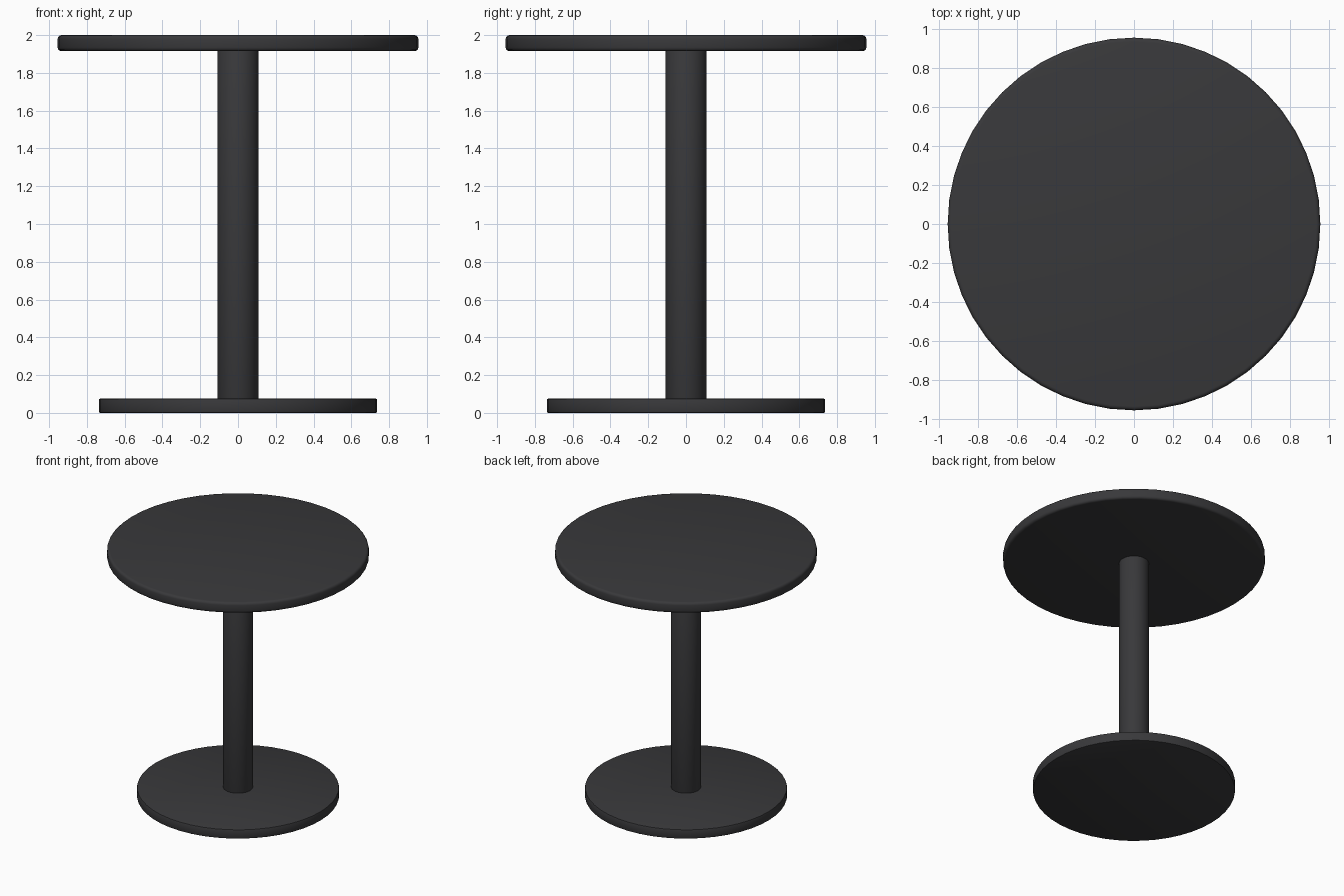
import bpy

if "Cube" in bpy.data.objects:
    bpy.data.objects.remove(bpy.data.objects["Cube"])

# Shared dark finish
dark = bpy.data.materials.new("dark_finish")
dark.diffuse_color = (0.04, 0.04, 0.043, 1)
dark.use_nodes = True
dark.node_tree.nodes["Principled BSDF"].inputs["Base Color"].default_value = dark.diffuse_color


def disc(name, radius, z0, z1, sides, bevel, segments):
    """Upright cylinder between two heights with rounded rims."""
    bpy.ops.mesh.primitive_cylinder_add(
        vertices=sides, radius=radius, depth=z1 - z0, location=(0, 0, (z0 + z1) / 2))
    ob = bpy.context.object
    ob.name = name
    ob.data.materials.append(dark)
    mod = ob.modifiers.new("rounded_rim", 'BEVEL')
    mod.width = bevel
    mod.segments = segments
    mod.limit_method = 'ANGLE'
    mod.angle_limit = 0.8
    bpy.ops.object.modifier_apply(modifier=mod.name)
    bpy.ops.object.shade_smooth_by_angle(angle=0.6)
    return ob


# Round foot plate, central post and table top
disc("base_plate", 0.737, 0.0, 0.075, 48, 0.008, 2)
disc("column", 0.109, 0.07, 1.92, 32, 0.008, 2)
disc("table_top", 0.955, 1.915, 2.0, 48, 0.02, 3)
